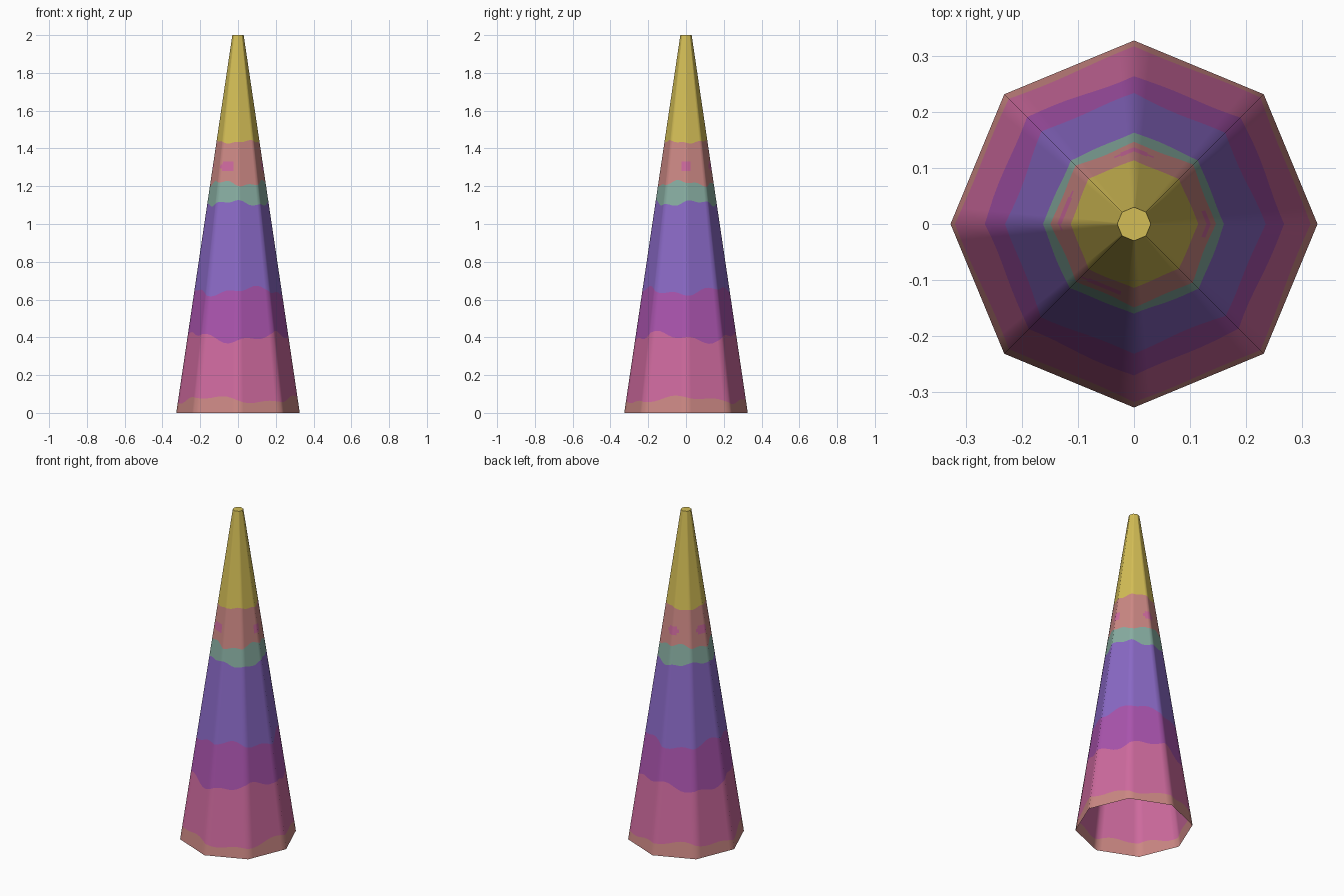
import bpy
import bmesh
from math import sin, cos, pi, radians

cube = bpy.data.objects.get("Cube")
if cube:
    bpy.data.objects.remove(cube)

HEIGHT, BASE_R, TIP_R = 2.0, 0.327, 0.03
SIDES, PER_SIDE = 8, 8
COLUMNS = SIDES * PER_SIDE


def make_material(name, rgb):
    # Display values to linear colour
    linear = [((c / 255 + 0.055) / 1.055) ** 2.4 for c in rgb] + [1]
    mat = bpy.data.materials.new(name)
    mat.use_nodes = True
    mat.diffuse_color = linear
    mat.node_tree.nodes["Principled BSDF"].inputs["Base Color"].default_value = linear
    return mat


PEACH, PINK, PURPLE, VIOLET, TEAL, YELLOW = range(6)
materials = [
    make_material("peach", (204, 136, 132)),
    make_material("pink", (206, 106, 158)),
    make_material("purple", (170, 84, 174)),
    make_material("violet", (138, 105, 198)),
    make_material("teal", (136, 174, 162)),
    make_material("yellow", (212, 190, 86)),
]

# Rings: height, wobble of the painted edge, colour of the band above
rings = [
    (0.0, 0, PEACH),
    (0.07, 0.015, PINK),
    (0.40, 0.022, PURPLE),
    (0.645, 0.018, VIOLET),
    (1.11, 0.012, TEAL),
    (1.215, 0.012, PEACH),
    (1.28, 0, PEACH),
    (1.295, 0, PEACH),
    (1.315, 0, PEACH),
    (1.33, 0, PEACH),
    (1.435, 0.006, YELLOW),
    (HEIGHT, 0, YELLOW),
]

# Small pink spots in the upper peach band: direction and half width in degrees
spots = [(0, 14), (90, 18), (170, 16), (242, 18)]


def ring_point(column, height, wobble, phase):
    # Point on the straight edge between two corners of the octagon
    side, step = divmod(column, PER_SIDE)
    a, b, t = 2 * pi * side / SIDES, 2 * pi * (side + 1) / SIDES, step / PER_SIDE
    angle = 2 * pi * column / COLUMNS
    z = height + wobble * (sin(3 * angle + phase) + 0.6 * sin(8 * angle + 2 * phase))
    r = BASE_R + (TIP_R - BASE_R) * z / HEIGHT
    return (r * (cos(a) * (1 - t) + cos(b) * t), r * (sin(a) * (1 - t) + sin(b) * t), z)


def in_spot(column, z):
    angle = 360 * (column + 0.5) / COLUMNS
    for centre, half in spots:
        offset = (angle - centre + 180) % 360 - 180
        if (offset / half) ** 2 + ((z - 1.305) / 0.028) ** 2 < 1:
            return True
    return False


# Open-bottomed eight-sided tapering shell
bm = bmesh.new()
loops = [[bm.verts.new(ring_point(c, h, w, 1.7 * i)) for c in range(COLUMNS)]
         for i, (h, w, _) in enumerate(rings)]
for i, (low, high) in enumerate(zip(loops, loops[1:])):
    for c in range(COLUMNS):
        n = (c + 1) % COLUMNS
        face = bm.faces.new((low[c], low[n], high[n], high[c]))
        middle = (rings[i][0] + rings[i + 1][0]) / 2
        face.material_index = PINK if in_spot(c, middle) else rings[i][2]

# Flat tip
bm.faces.new(loops[-1]).material_index = YELLOW

mesh = bpy.data.meshes.new("cone_shell")
bm.to_mesh(mesh)
bm.free()
for mat in materials:
    mesh.materials.append(mat)
cone = bpy.data.objects.new("cone_shell", mesh)
bpy.context.collection.objects.link(cone)

# Soft ridges, crisp tip
bpy.ops.object.select_all(action="DESELECT")
cone.select_set(True)
bpy.context.view_layer.objects.active = cone
bpy.ops.object.shade_smooth_by_angle(angle=radians(60))
